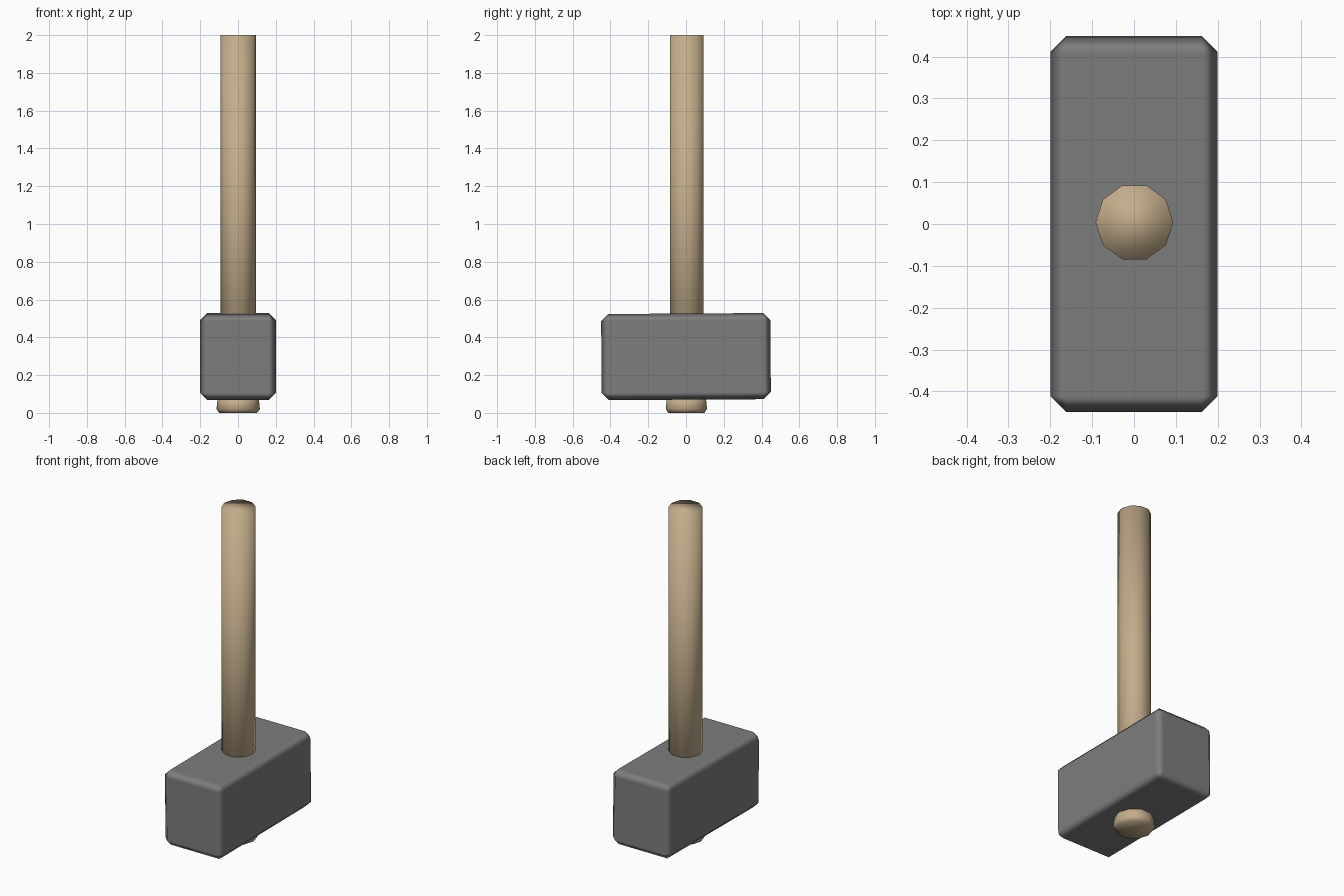
import bpy, bmesh, math

if "Cube" in bpy.data.objects:
    bpy.data.objects.remove(bpy.data.objects["Cube"])

def material(name, rgb):
    m = bpy.data.materials.new(name)
    m.diffuse_color = (*rgb, 1)
    m.use_nodes = True
    m.node_tree.nodes["Principled BSDF"].inputs["Base Color"].default_value = m.diffuse_color
    return m

def add_object(name, bm, mat):
    bmesh.ops.recalc_face_normals(bm, faces=bm.faces)
    for f in bm.faces:
        f.smooth = True
    mesh = bpy.data.meshes.new(name)
    bm.to_mesh(mesh)
    bm.free()
    mesh.materials.append(mat)
    ob = bpy.data.objects.new(name, mesh)
    bpy.context.collection.objects.link(ob)
    return ob

def lathe(name, profile, sides, mat, centre):
    """Closed turned solid from (radius, height) pairs."""
    bm = bmesh.new()
    rings = [[bm.verts.new((centre[0] + r * math.cos(math.tau * i / sides),
                            centre[1] + r * math.sin(math.tau * i / sides), z))
              for i in range(sides)] for r, z in profile]
    for a, b in zip(rings, rings[1:]):
        for i in range(sides):
            j = (i + 1) % sides
            bm.faces.new((a[i], a[j], b[j], b[i]))
    bm.faces.new(rings[0])
    bm.faces.new(rings[-1])
    return add_object(name, bm, mat)

wood = material("pale wood", (0.55, 0.42, 0.26))
metal = material("grey metal", (0.205, 0.205, 0.205))

# Ten-sided handle, running through the head
lathe("handle", [(0.093, 0.06), (0.093, 2.0)], 10, wood, (0.001, 0.004))

# Flared butt of the handle below the head
lathe("handle_butt", [(0.10, 0.0), (0.115, 0.02), (0.108, 0.09)], 10, wood, (0.001, 0.002))

# Chamfered block head, very slightly tilted
bm = bmesh.new()
bmesh.ops.create_cube(bm, size=1)
bmesh.ops.scale(bm, vec=(0.4, 0.896, 0.456), verts=bm.verts)
bmesh.ops.bevel(bm, geom=bm.edges[:], offset=0.038, segments=1, affect='EDGES')
head = add_object("hammer_head", bm, metal)
head.location = (0, 0, 0.298)
head.rotation_euler.x = 0.006
weighted = head.modifiers.new("weighted_normals", 'WEIGHTED_NORMAL')
weighted.weight = 100
